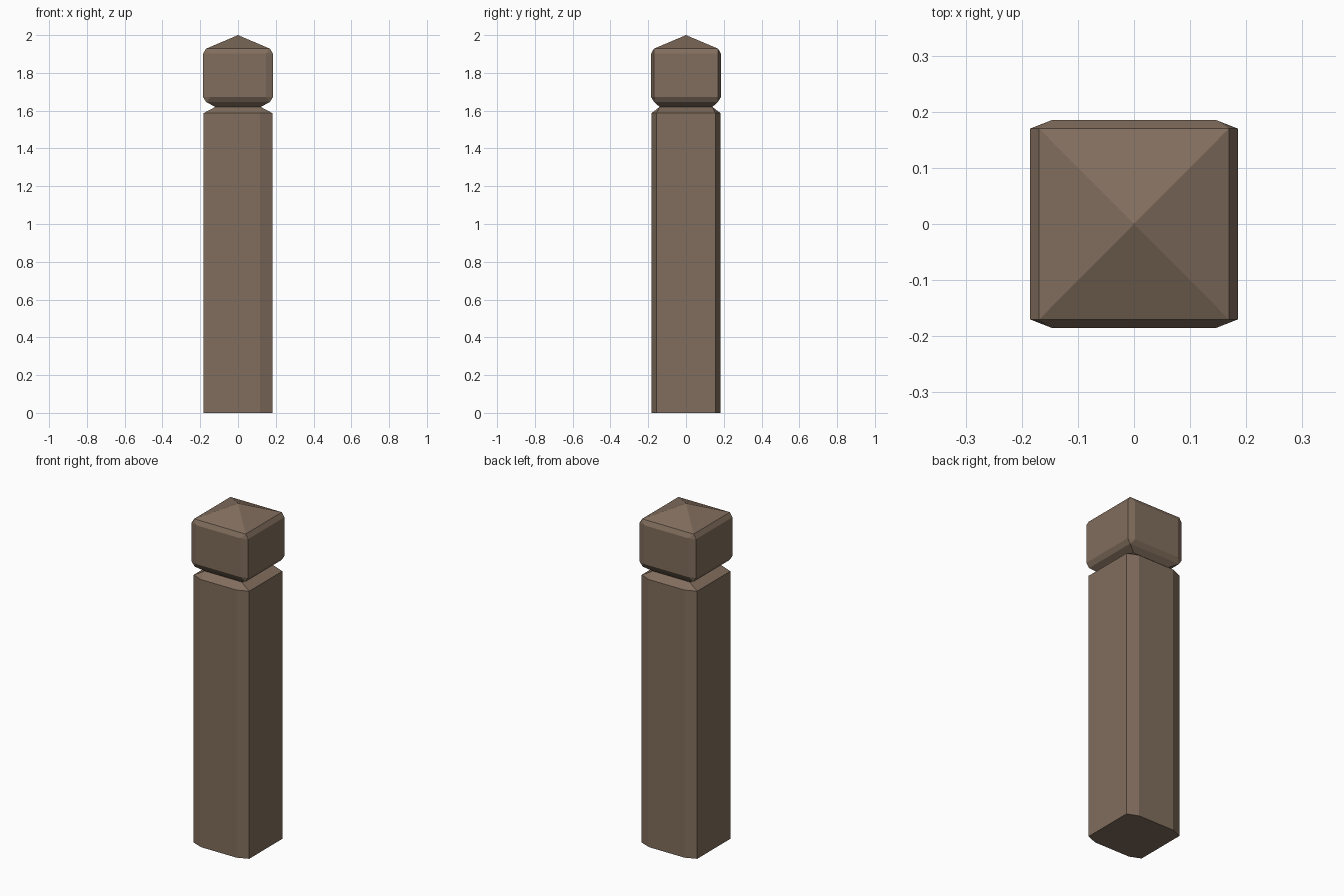
import bpy
import bmesh

if "Cube" in bpy.data.objects:
    bpy.data.objects.remove(bpy.data.objects["Cube"])

wood = bpy.data.materials.new("brown_wood")
wood.diffuse_color = (0.22, 0.155, 0.11, 1)
wood.use_nodes = True
wood.node_tree.nodes["Principled BSDF"].inputs["Base Color"].default_value = wood.diffuse_color


def ring(z, xs, ys, xf=None, yf=None):
    """Eight-sided ring: (xs, yf) and (xf, ys) are the ends of each corner cut."""
    xf = xs if xf is None else xf
    yf = ys if yf is None else yf
    return [(xf, -ys, z), (xs, -yf, z), (xs, yf, z), (xf, ys, z),
            (-xf, ys, z), (-xs, yf, z), (-xs, -yf, z), (-xf, -ys, z)]


def loft(name, rings, close_bottom=False):
    """Skin the rings in order; plain rectangles collapse their corner cuts."""
    bm = bmesh.new()
    loops = [[bm.verts.new(p) for p in r] for r in rings]
    for a, b in zip(loops, loops[1:]):
        for i in range(8):
            j = (i + 1) % 8
            bm.faces.new((a[i], a[j], b[j], b[i]))
    if close_bottom:
        bm.faces.new(loops[0][::-1])
    bmesh.ops.remove_doubles(bm, verts=bm.verts, dist=0.0005)
    bmesh.ops.recalc_face_normals(bm, faces=bm.faces)
    mesh = bpy.data.meshes.new(name)
    bm.to_mesh(mesh)
    bm.free()
    mesh.materials.append(wood)
    obj = bpy.data.objects.new(name, mesh)
    bpy.context.collection.objects.link(obj)
    return obj


neck = ring(1.62, 0.12, 0.14)

# Shaft with cut corners, sloping in to the neck
loft("post_shaft", [
    ring(0, 0.182, 0.182, 0.117, 0.155),
    ring(1.587, 0.182, 0.182, 0.117, 0.155),
    neck,
], close_bottom=True)

# Head with bevelled rims and a pyramid top
loft("post_head", [
    neck,
    ring(1.645, 0.168, 0.168),
    ring(1.672, 0.185, 0.185, 0.147, 0.17),
    ring(1.902, 0.185, 0.185, 0.147, 0.17),
    ring(1.928, 0.169, 0.17),
    ring(2.0, 0, 0),
])
